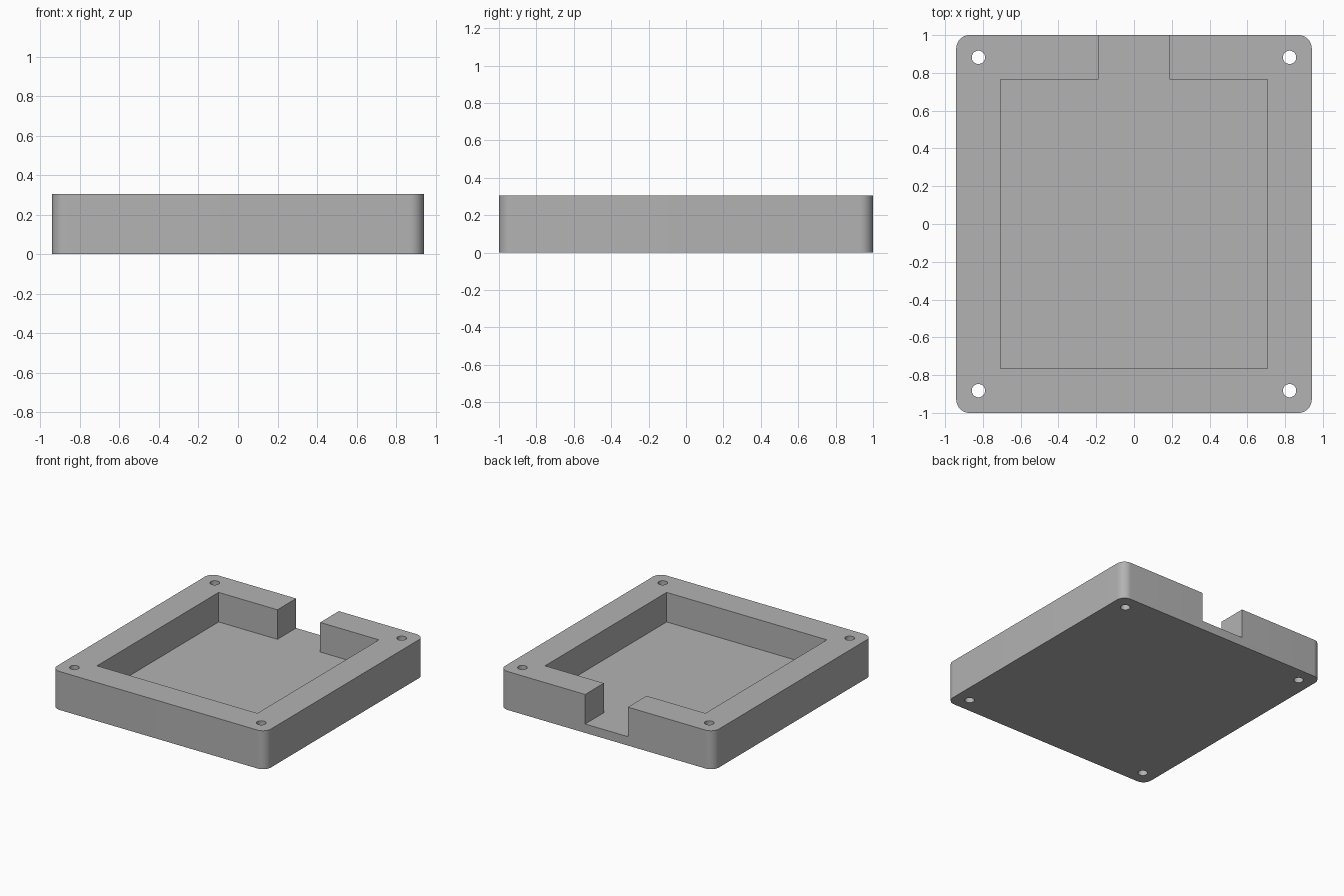
import bpy
import bmesh
import math

if "Cube" in bpy.data.objects:
    bpy.data.objects.remove(bpy.data.objects["Cube"], do_unlink=True)

# Overall sizes
MM = 2 / 85
HALF_X, HALF_Y, HEIGHT = 40 * MM, 42.5 * MM, 13 * MM
WALL, FLOOR, CORNER = 10 * MM, 3 * MM, 3 * MM
NOTCH = 8 * MM
HOLE_INSET, HOLE_RADIUS = 5 * MM, 1.5 * MM

grey = bpy.data.materials.new("plain_grey")
grey.use_nodes = True
COLOUR = (0.45, 0.45, 0.45, 1)
grey.diffuse_color = COLOUR
grey.node_tree.nodes["Principled BSDF"].inputs["Base Color"].default_value = COLOUR


def prism(name, outline, bottom, top):
    """Extrude a closed xy outline from bottom to top."""
    bm = bmesh.new()
    face = bm.faces.new([bm.verts.new((x, y, bottom)) for x, y in outline])
    lifted = bmesh.ops.extrude_face_region(bm, geom=[face])["geom"]
    verts = [v for v in lifted if isinstance(v, bmesh.types.BMVert)]
    bmesh.ops.translate(bm, verts=verts, vec=(0, 0, top - bottom))
    bmesh.ops.recalc_face_normals(bm, faces=bm.faces)
    mesh = bpy.data.meshes.new(name)
    bm.to_mesh(mesh)
    bm.free()
    mesh.materials.append(grey)
    obj = bpy.data.objects.new(name, mesh)
    bpy.context.collection.objects.link(obj)
    return obj


def arc(cx, cy, radius, start, sweep, steps):
    angles = [math.radians(start + sweep * i / steps) for i in range(steps + 1)]
    return [(cx + radius * math.cos(a), cy + radius * math.sin(a)) for a in angles]


# Solid block with rounded vertical corners
CORNERS = [(1, 1), (-1, 1), (-1, -1), (1, -1)]
outline = []
for i, (sx, sy) in enumerate(CORNERS):
    outline += arc(sx * (HALF_X - CORNER), sy * (HALF_Y - CORNER), CORNER, 90 * i, 90, 12)
tray = prism("tray", outline, 0, HEIGHT)

# Pocket with a slot opening through the back wall
px, py, out = HALF_X - WALL, HALF_Y - WALL, HALF_Y + WALL
pocket = [(-px, -py), (px, -py), (px, py), (NOTCH, py),
          (NOTCH, out), (-NOTCH, out), (-NOTCH, py), (-px, py)]
cutters = [prism("pocket_cutter", pocket, FLOOR, HEIGHT + WALL)]

# Screw holes through the four corners
for sx, sy in CORNERS:
    circle = arc(sx * (HALF_X - HOLE_INSET), sy * (HALF_Y - HOLE_INSET),
                 HOLE_RADIUS, 0, 360, 32)[:-1]
    cutters.append(prism("screw_hole_cutter", circle, -WALL, HEIGHT + WALL))

# Cut, then discard the cutters
bpy.context.view_layer.objects.active = tray
for cutter in cutters:
    cutter.hide_render = True
    cut = tray.modifiers.new("cut", "BOOLEAN")
    cut.operation = "DIFFERENCE"
    cut.solver = "EXACT"
    cut.object = cutter
    bpy.ops.object.modifier_apply(modifier=cut.name)
    bpy.data.objects.remove(cutter, do_unlink=True)

bpy.ops.object.select_all(action="DESELECT")
tray.select_set(True)
bpy.ops.object.shade_smooth_by_angle(angle=math.radians(30))
